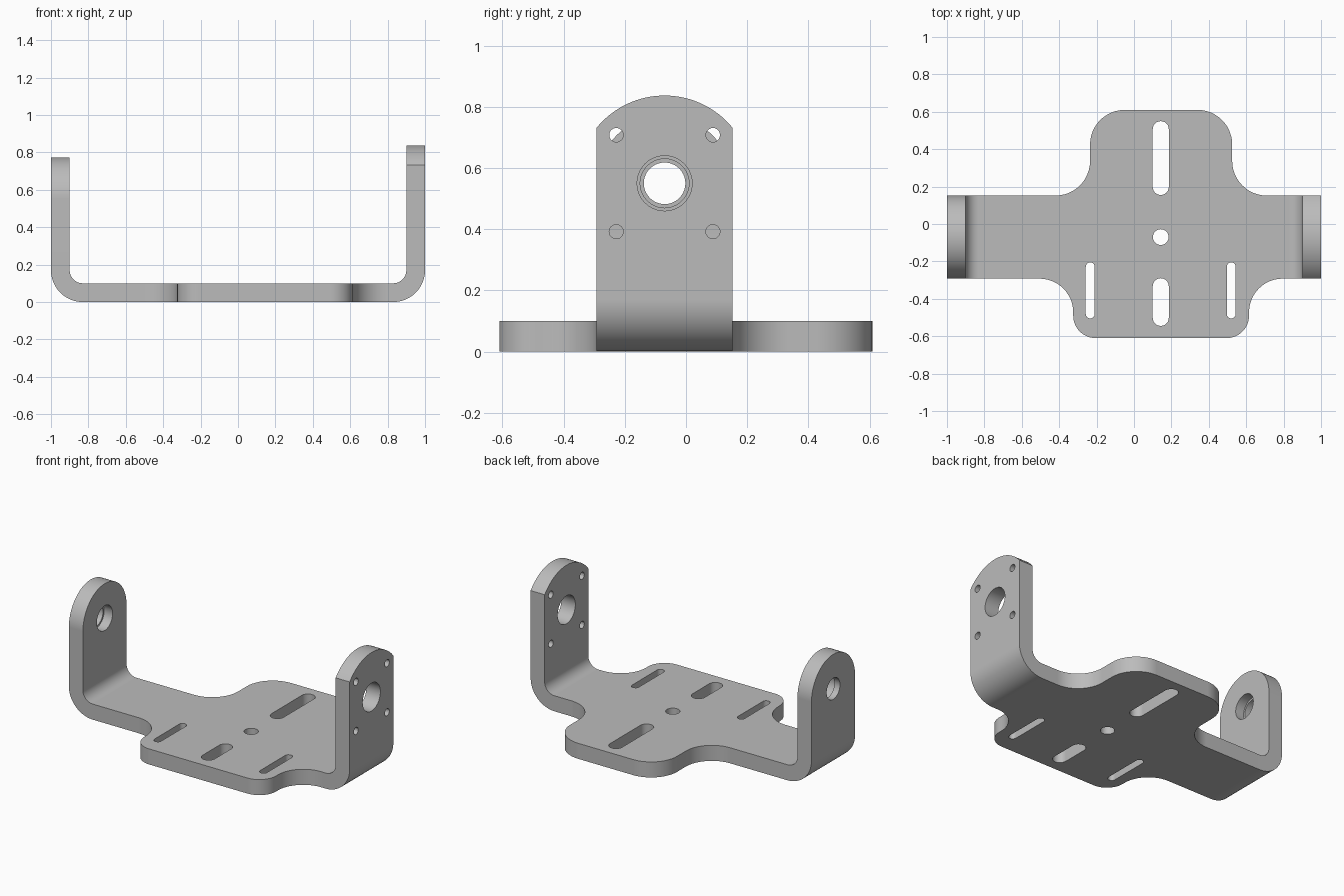
import bpy, bmesh
from math import pi, cos, sin, acos
from mathutils import Vector

if "Cube" in bpy.data.objects:
    bpy.data.objects.remove(bpy.data.objects["Cube"])

THICK, BEND, MID_Y, HALF_W, PIVOT_Z = 0.10, 0.17, -0.07, 0.222, 0.55
FLAT = 1 - BEND                      # where the flat plate meets the bends
BACK, FRONT = MID_Y + HALF_W, MID_Y - HALF_W


def place(axis, p, d):
    """Put a 2D point plus a depth along the given axis."""
    return {"x": (d, p[0], p[1]), "y": (p[0], d, p[1]), "z": (p[0], p[1], d)}[axis]


def prism(bm, axis, pts, a, b):
    low = [bm.verts.new(place(axis, p, a)) for p in pts]
    high = [bm.verts.new(place(axis, p, b)) for p in pts]
    bm.faces.new(low)
    bm.faces.new(high[::-1])
    n = len(pts)
    for i in range(n):
        j = (i + 1) % n
        bm.faces.new((low[i], high[i], high[j], low[j]))


def arc(cx, cy, r, start, end, n):
    return [(cx + r * cos(start + (end - start) * i / n),
             cy + r * sin(start + (end - start) * i / n)) for i in range(n + 1)]


def rounded(corners, n=12):
    """Outline with a fillet radius at each right-angled corner."""
    out = []
    for i, (x, y, r) in enumerate(corners):
        p = Vector((x, y))
        if r == 0:
            out.append(p)
            continue
        d1 = (Vector(corners[i - 1][:2]) - p).normalized()
        d2 = (Vector(corners[(i + 1) % len(corners)][:2]) - p).normalized()
        c = p + r * (d1 + d2)
        out += [c - r * (d2 * cos(t) + d1 * sin(t))
                for t in (pi / 2 * k / n for k in range(n + 1))]
    return out


def circle(cx, cy, r, n=40):
    return arc(cx, cy, r, 0, 2 * pi, n)[:-1]


def slot(cx, y0, y1, r):
    return arc(cx, y1 - r, r, 0, pi, 12) + arc(cx, y0 + r, r, pi, 2 * pi, 12)


def make_object(name, bm):
    bmesh.ops.recalc_face_normals(bm, faces=bm.faces)
    mesh = bpy.data.meshes.new(name)
    bm.to_mesh(mesh)
    bm.free()
    obj = bpy.data.objects.new(name, mesh)
    bpy.context.collection.objects.link(obj)
    return obj


# Base plate with a wide front tab and a taller back tab
bm = bmesh.new()
plate = rounded([
    (-FLAT, FRONT, 0), (-0.325, FRONT, 0.18), (-0.325, -0.61, 0.12),
    (0.615, -0.61, 0.12), (0.615, FRONT, 0.18), (FLAT, FRONT, 0),
    (FLAT, BACK, 0), (0.525, BACK, 0.185), (0.525, 0.61, 0.185),
    (-0.235, 0.61, 0.185), (-0.235, BACK, 0.185), (-FLAT, BACK, 0)])
prism(bm, "z", plate, 0, THICK)

# Bends and upright arms: the left arm has a shallow top, the right a full round
for side, top_radius in ((1, 0.287), (-1, HALF_W)):
    outer = arc(FLAT, BEND, BEND, -pi / 2, 0, 12)
    inner = arc(FLAT, BEND, BEND - THICK, 0, -pi / 2, 12)
    prism(bm, "y", [(side * x, z) for x, z in outer + inner], FRONT, BACK)
    a = acos(HALF_W / top_radius)
    arm = [(FRONT, BEND), (BACK, BEND)]
    arm += arc(MID_Y, PIVOT_Z, top_radius, a, pi - a, 32)
    prism(bm, "x", arm, side * (1 - THICK), side)

# Weld the pieces into one sheet by dropping the joint faces
joints = [f for f in bm.faces
          if all(abs(abs(v.co.x) - FLAT) < 1e-4 for v in f.verts)
          or all(abs(v.co.z - BEND) < 1e-4 for v in f.verts)]
bmesh.ops.delete(bm, geom=joints, context="FACES")
bmesh.ops.remove_doubles(bm, verts=bm.verts, dist=1e-4)
bracket = make_object("bracket", bm)

# Cutter for slots, screw holes and pivot holes
bm = bmesh.new()
CENTRE = 0.143
for shape in (slot(CENTRE, 0.155, 0.55, 0.043), slot(CENTRE, -0.545, -0.29, 0.043),
              slot(CENTRE - 0.377, -0.505, -0.205, 0.024),
              slot(CENTRE + 0.377, -0.505, -0.205, 0.024),
              circle(CENTRE, MID_Y, 0.042)):
    prism(bm, "z", shape, -0.1, 0.2)
for dy in (-1, 1):
    for dz in (-1, 1):
        prism(bm, "x", circle(MID_Y + dy * 0.158, PIVOT_Z + dz * 0.158, 0.023, 24), 0.8, 1.1)
prism(bm, "x", circle(MID_Y, PIVOT_Z, 0.09), 0.8, 1.1)
prism(bm, "x", circle(MID_Y, PIVOT_Z, 0.068), -1.1, -0.8)
cutters = [make_object("hole_cutter", bm)]

# Counterbore on the inside of the right arm
bm = bmesh.new()
prism(bm, "x", circle(MID_Y, PIVOT_Z, 0.08), -0.96, -0.8)
cutters.append(make_object("counterbore_cutter", bm))

bpy.ops.object.select_all(action="DESELECT")
bpy.context.view_layer.objects.active = bracket
bracket.select_set(True)
for cutter in cutters:
    cutter.hide_render = True
    mod = bracket.modifiers.new("cut", "BOOLEAN")
    mod.operation, mod.solver, mod.object = "DIFFERENCE", "EXACT", cutter
    bpy.ops.object.modifier_apply(modifier=mod.name)
    bpy.data.objects.remove(cutter)

# Single grey metal
metal = bpy.data.materials.new("grey_metal")
metal.use_nodes = True
grey = (0.5, 0.5, 0.5, 1)
metal.diffuse_color = grey
metal.node_tree.nodes["Principled BSDF"].inputs["Base Color"].default_value = grey
bracket.data.materials.clear()
bracket.data.materials.append(metal)
for poly in bracket.data.polygons:
    poly.material_index = 0

# Smooth bends and rounded edges, flat plates
bpy.ops.object.shade_smooth_by_angle(angle=pi / 6)
weighted = bracket.modifiers.new("weighted_normals", "WEIGHTED_NORMAL")
weighted.keep_sharp = True
